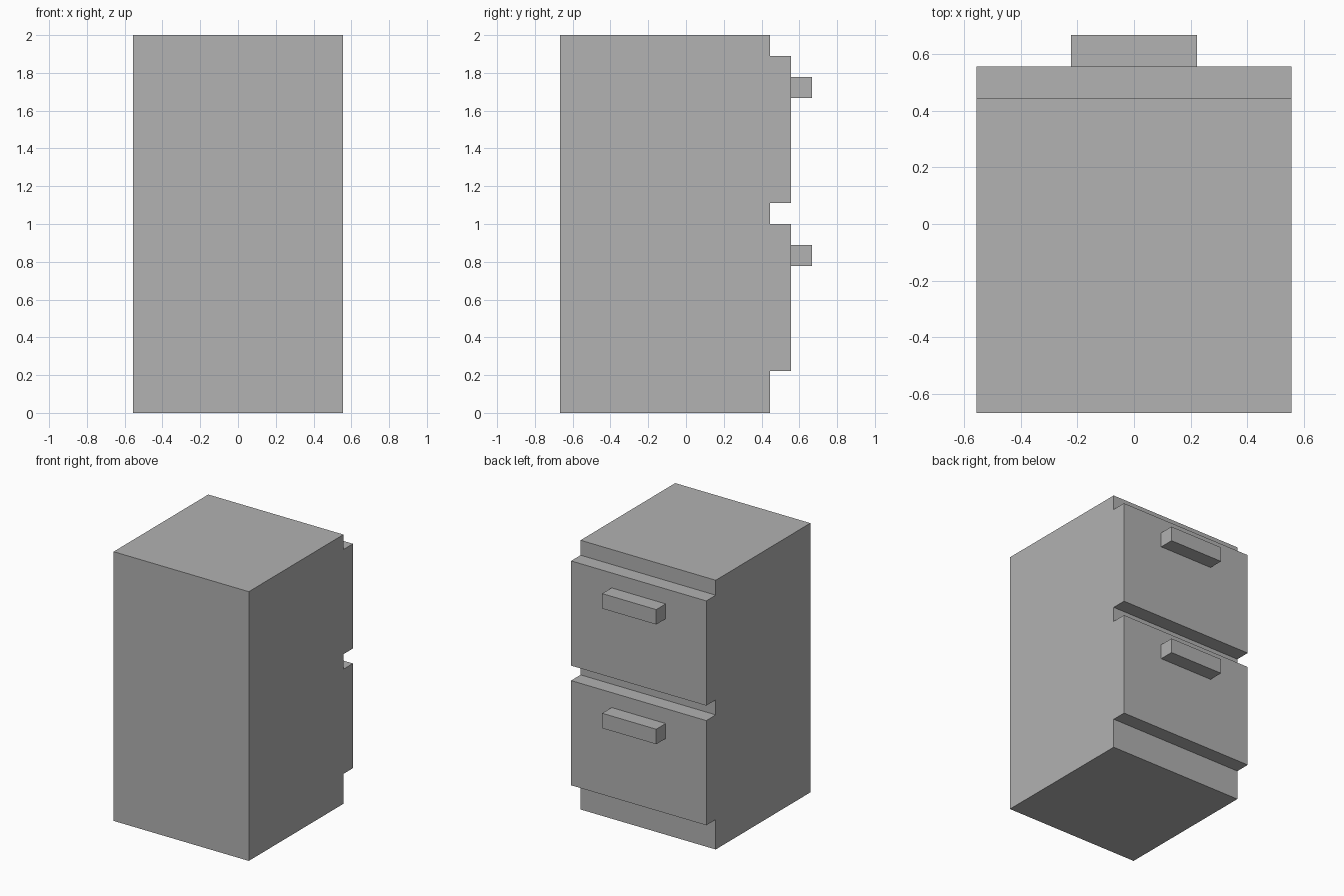
import bpy

cube = bpy.data.objects.get("Cube")
if cube:
    bpy.data.objects.remove(cube, do_unlink=True)

U = 2 / 18  # module: the cabinet is 18 units tall

grey = bpy.data.materials.new("cabinet grey")
grey.use_nodes = True
colour = (0.445, 0.445, 0.445, 1)
grey.diffuse_color = colour
grey.node_tree.nodes["Principled BSDF"].inputs["Base Color"].default_value = colour


def box(name, width, y0, y1, z0, z1):
    """Box centred on x, with its extents given in modules."""
    bpy.ops.mesh.primitive_cube_add(
        size=1, location=(0, (y0 + y1) / 2 * U, (z0 + z1) / 2 * U))
    obj = bpy.context.object
    obj.name = name
    obj.scale = (width * U, (y1 - y0) * U, (z1 - z0) * U)
    bpy.ops.object.transform_apply(location=False, rotation=False, scale=True)
    obj.data.materials.append(grey)
    return obj


# Cabinet body
box("cabinet_body", 10, -6, 4, 0, 18)

# Two drawers, each with a bar handle, facing the back
for level, base in (("lower", 2), ("upper", 10)):
    box(level + "_drawer", 10, 4, 5, base, base + 7)
    box(level + "_handle", 4, 5, 6, base + 5, base + 6)
